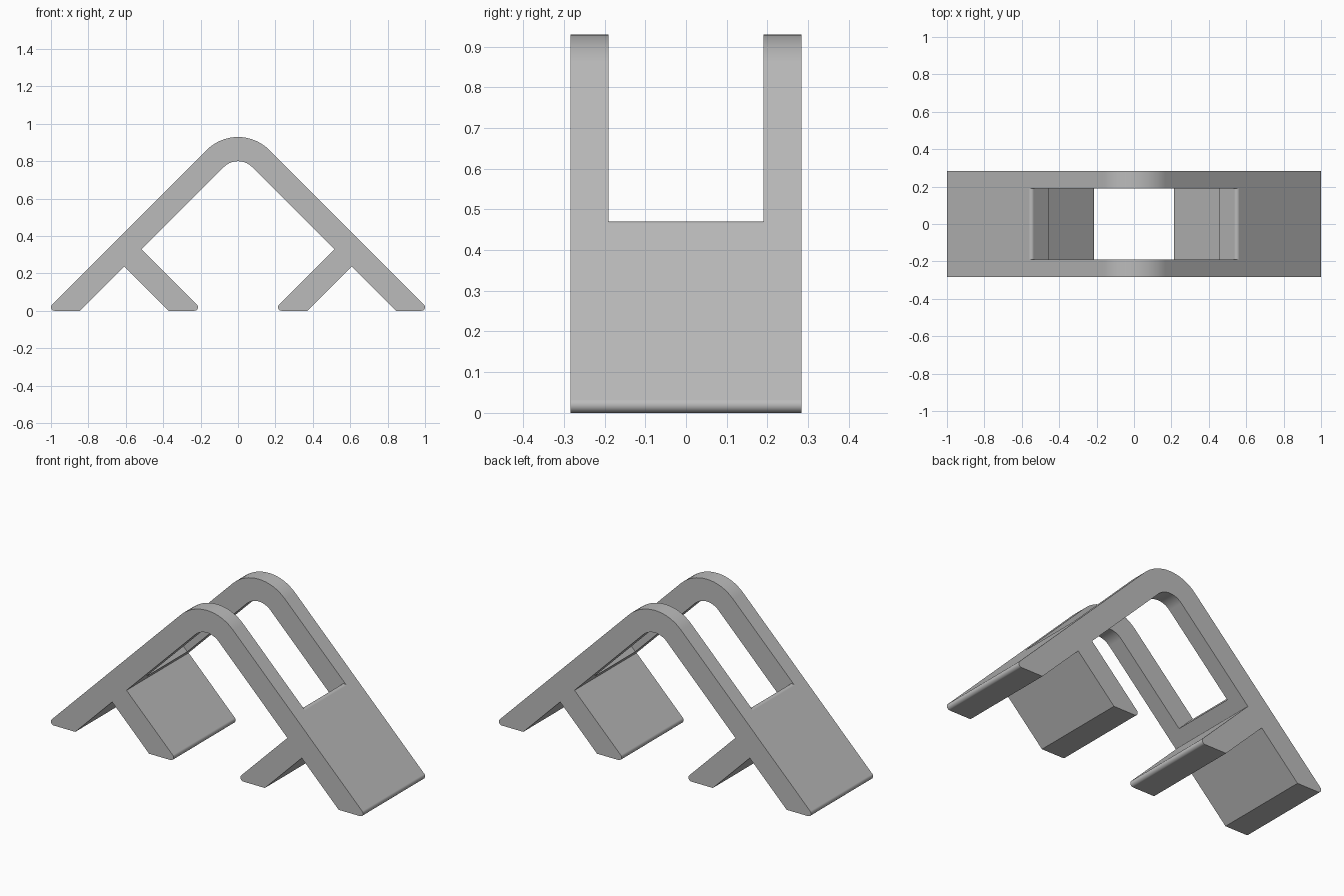
import bpy
import bmesh
from math import cos, sin, radians, sqrt

if "Cube" in bpy.data.objects:
    bpy.data.objects.remove(bpy.data.objects["Cube"])

HALF_DEPTH = 0.284     # half of the stand's width
SLOT_HALF = 0.19       # half of the slot's width
OUTER = 1.027          # x + z on the outer slope
INNER = 0.844          # x + z on the inner slope
BRACE_IN = 0.187       # x - z on the upper face of the inner leg
BRACE_OUT = 0.371      # x - z on the lower face of the inner leg
BEND_Z = 0.693         # centre height of the top bend
FILLET = 0.019
SLOT_Z = 0.47          # height of the slot's lower end


def arc(cx, cz, r, start, end, steps=8):
    angles = [radians(start + (end - start) * i / steps) for i in range(steps + 1)]
    return [(cx + r * cos(a), cz + r * sin(a)) for a in angles]


def meet(total, diff):
    """Point where x + z = total and x - z = diff."""
    return ((total + diff) / 2, (total - diff) / 2)


def mirrored(half):
    """Close a right half that starts and ends on the middle line."""
    return half + [(-x, z) for x, z in reversed(half[1:-1])]


def prism(name, profile, half_depth):
    bm = bmesh.new()
    face = bm.faces.new([bm.verts.new((x, -half_depth, z)) for x, z in profile])
    ext = bmesh.ops.extrude_face_region(bm, geom=[face])
    verts = [v for v in ext["geom"] if isinstance(v, bmesh.types.BMVert)]
    bmesh.ops.translate(bm, verts=verts, vec=(0, 2 * half_depth, 0))
    bmesh.ops.recalc_face_normals(bm, faces=bm.faces)
    mesh = bpy.data.meshes.new(name)
    bm.to_mesh(mesh)
    bm.free()
    obj = bpy.data.objects.new(name, mesh)
    bpy.context.collection.objects.link(obj)
    return obj


# Bent arch with two splayed feet on each side
inset = FILLET * (1 + sqrt(2))
half = arc(0, BEND_Z, (OUTER - BEND_Z) / sqrt(2), 90, 45)
half += arc(OUTER - inset, FILLET, FILLET, 45, -90)
half += [(INNER, 0), meet(INNER, BRACE_OUT), (BRACE_OUT, 0)]
half += arc(BRACE_IN + inset, FILLET, FILLET, 270, 135)
half += [meet(INNER, BRACE_IN)]
half += arc(0, BEND_Z, (INNER - BEND_Z) / sqrt(2), 45, 90)
half[0] = (0, half[0][1])
half[-1] = (0, half[-1][1])
stand = prism("arched_stand", mirrored(half), HALF_DEPTH)

# Slot through the top, with a rounded lip at its lower ends
lip_x = OUTER - SLOT_Z + FILLET - FILLET * sqrt(2)
lip = arc(lip_x, SLOT_Z - FILLET, FILLET, 45, 135)
diff = lip[-1][0] - lip[-1][1]
slot_half = [(0, 1.5), (lip[0][0] + 0.2, lip[0][1] + 0.2)] + lip
slot_half += [meet(INNER - 0.2, diff), (0, 0.5)]
cutter = prism("slot_cutter", mirrored(slot_half), SLOT_HALF)
cutter.hide_render = True

bpy.ops.object.select_all(action="DESELECT")
stand.select_set(True)
bpy.context.view_layer.objects.active = stand
cut = stand.modifiers.new("slot", "BOOLEAN")
cut.operation = "DIFFERENCE"
cut.solver = "EXACT"
cut.object = cutter
bpy.ops.object.modifier_apply(modifier=cut.name)
bpy.data.objects.remove(cutter)

# Single grey finish
grey = bpy.data.materials.new("plain grey")
grey.use_nodes = True
grey.diffuse_color = (0.5, 0.5, 0.5, 1)
grey.node_tree.nodes["Principled BSDF"].inputs["Base Color"].default_value = (0.5, 0.5, 0.5, 1)
stand.data.materials.clear()
stand.data.materials.append(grey)

bpy.ops.object.shade_smooth_by_angle(angle=radians(30))
weighted = stand.modifiers.new("flat slopes", "WEIGHTED_NORMAL")
weighted.keep_sharp = True
